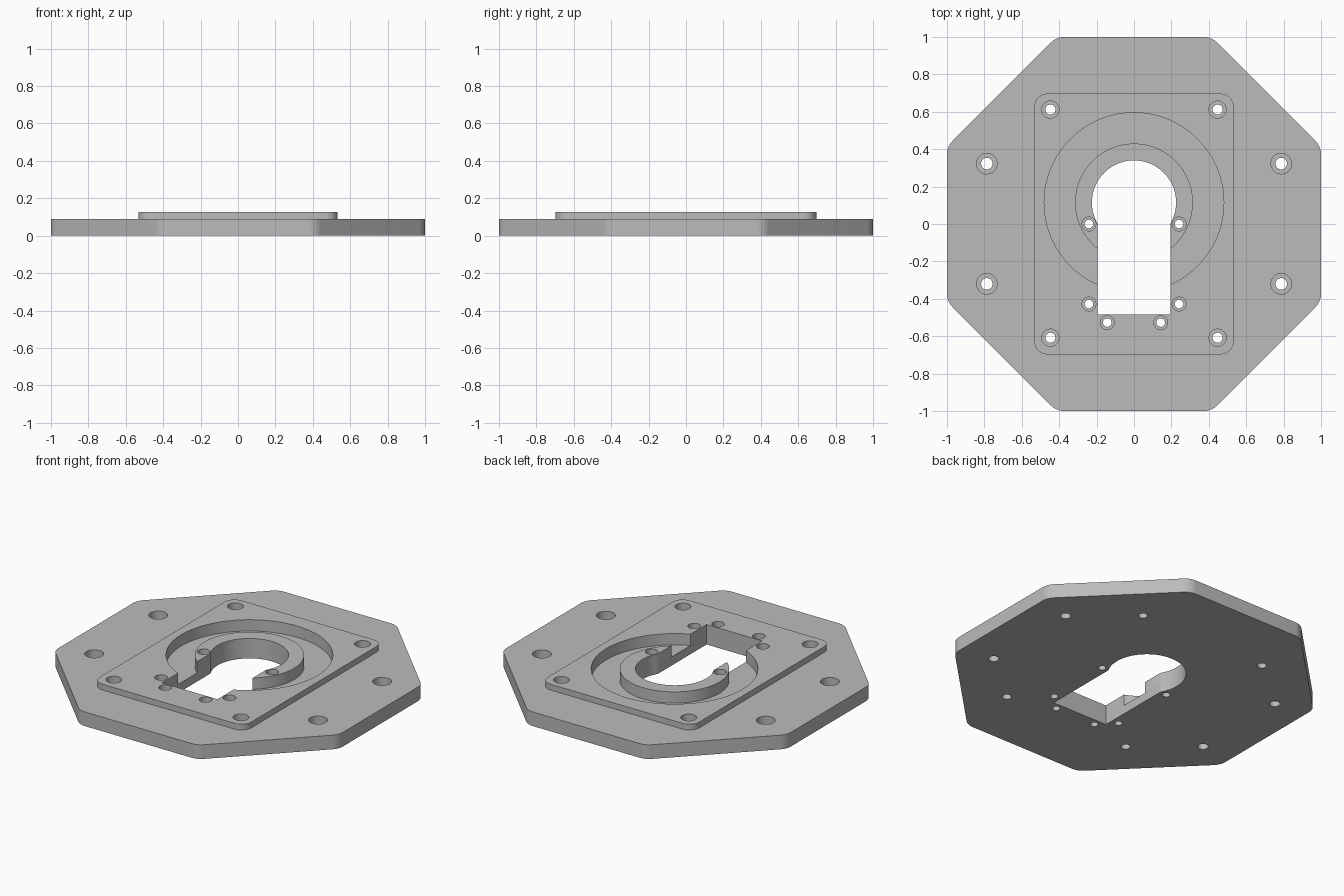
import bpy, bmesh, math
from mathutils import Vector

cube = bpy.data.objects.get("Cube")
if cube:
    bpy.data.objects.remove(cube, do_unlink=True)

PLATE_TOP, PAD_TOP, GROOVE_FLOOR = 0.09, 0.127, 0.055
CENTRE = (0, 0.115)

grey = bpy.data.materials.new("plain grey")
grey.use_nodes = True
colour = (0.5, 0.5, 0.5, 1)
grey.diffuse_color = colour
grey.node_tree.nodes["Principled BSDF"].inputs["Base Color"].default_value = colour


def rounded(corners, radius, steps=8):
    """Outline of a convex polygon with filleted corners."""
    pts = []
    for i, c in enumerate(corners):
        c = Vector(c)
        a = (Vector(corners[i - 1]) - c).normalized()
        b = (Vector(corners[(i + 1) % len(corners)]) - c).normalized()
        half = a.angle(b) / 2
        mid = c + (a + b).normalized() * radius / math.sin(half)
        start = c + a * radius / math.tan(half) - mid
        sweep = math.pi - 2 * half
        for k in range(steps + 1):
            t = sweep * k / steps
            pts.append((mid.x + start.x * math.cos(t) - start.y * math.sin(t),
                        mid.y + start.x * math.sin(t) + start.y * math.cos(t)))
    return pts


def circle(centre, r, n=48):
    return [(centre[0] + r * math.cos(math.tau * i / n),
             centre[1] + r * math.sin(math.tau * i / n)) for i in range(n)]


def box(x, y0, y1):
    return [(-x, y0), (x, y0), (x, y1), (-x, y1)]


def prism(name, outline, z0, z1):
    bm = bmesh.new()
    face = bm.faces.new([bm.verts.new((x, y, z0)) for x, y in outline])
    out = bmesh.ops.extrude_face_region(bm, geom=[face])
    verts = [v for v in out["geom"] if isinstance(v, bmesh.types.BMVert)]
    bmesh.ops.translate(bm, vec=(0, 0, z1 - z0), verts=verts)
    bmesh.ops.recalc_face_normals(bm, faces=bm.faces)
    mesh = bpy.data.meshes.new(name)
    bm.to_mesh(mesh)
    bm.free()
    obj = bpy.data.objects.new(name, mesh)
    bpy.context.collection.objects.link(obj)
    mesh.materials.append(grey)
    return obj


def combine(target, tool, operation):
    mod = target.modifiers.new("combine", "BOOLEAN")
    mod.operation, mod.object, mod.solver = operation, tool, "EXACT"
    bpy.context.view_layer.objects.active = target
    bpy.ops.object.modifier_apply(modifier=mod.name)
    bpy.data.objects.remove(tool, do_unlink=True)


# Octagonal base with a raised rectangular pad
k = math.sqrt(2) - 1
octagon = [(1, -k), (1, k), (k, 1), (-k, 1), (-1, k), (-1, -k), (-k, -1), (k, -1)]
plate = prism("mounting_plate", rounded(octagon, 0.1), 0, PLATE_TOP)
pad = prism("raised_pad", rounded(box(0.533, -0.697, 0.697), 0.07), 0.03, PAD_TOP)
combine(plate, pad, "UNION")

# Ring groove
groove = prism("groove_cutter", circle(CENTRE, 0.48, 96), GROOVE_FLOOR, 0.3)
core = prism("groove_core", circle(CENTRE, 0.315, 96), -0.1, 0.4)
combine(groove, core, "DIFFERENCE")
combine(plate, groove, "DIFFERENCE")

# Keyhole opening
combine(plate, prism("round_cutter", circle(CENTRE, 0.225, 96), -0.1, 0.3), "DIFFERENCE")
combine(plate, prism("slot_cutter", box(0.195, -0.485, 0.1), -0.2, 0.35), "DIFFERENCE")

# Counterbored screw holes: x, y, head radius, shank radius, surface height
holes = [(0.787, 0.323, 0.055, 0.031, PLATE_TOP), (0.787, -0.32, 0.055, 0.031, PLATE_TOP),
         (0.447, 0.612, 0.046, 0.027, PAD_TOP), (0.447, -0.608, 0.046, 0.027, PAD_TOP),
         (0.241, 0.0, 0.037, 0.023, PAD_TOP), (0.241, -0.428, 0.037, 0.023, PAD_TOP),
         (0.143, -0.527, 0.037, 0.023, PAD_TOP)]
for x, y, head, shank, top in holes:
    for side in (-1, 1):
        at = (side * x, y)
        combine(plate, prism("head_cutter", circle(at, head, 32), top - 0.055, 0.3), "DIFFERENCE")
        combine(plate, prism("shank_cutter", circle(at, shank, 32), -0.1, 0.25), "DIFFERENCE")

# Smooth the round walls, keep the edges crisp
bpy.ops.object.select_all(action="DESELECT")
plate.select_set(True)
bpy.context.view_layer.objects.active = plate
bpy.ops.object.shade_smooth_by_angle(angle=math.radians(30))
